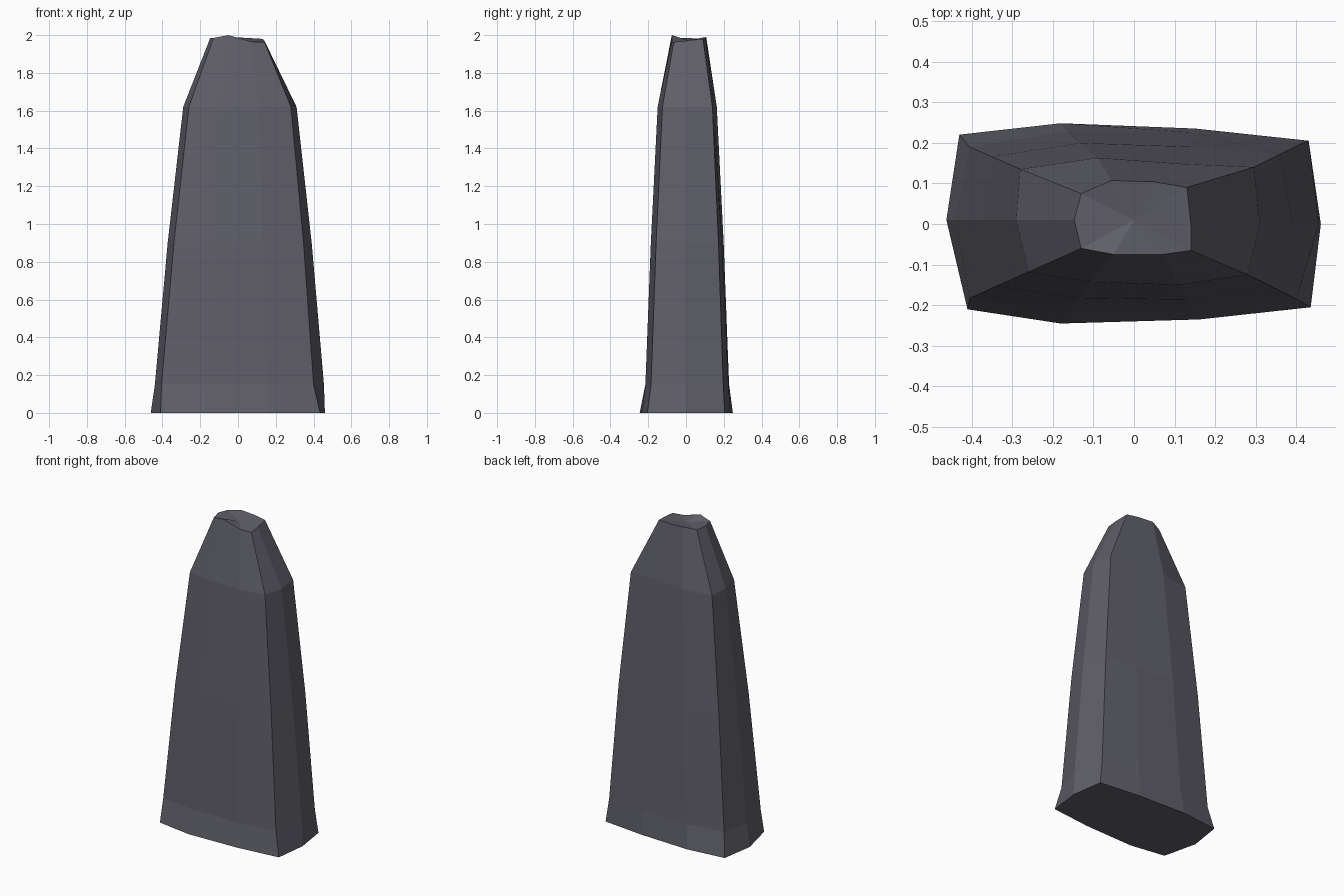
import bpy, bmesh

if "Cube" in bpy.data.objects:
    bpy.data.objects.remove(bpy.data.objects["Cube"])

# Cross-sections, ten points each, running clockwise from the back left corner
BASE = [(-.43, .22), (-.18, .248), (.15, .235), (.43, .205), (.46, 0),
        (.435, -.205), (.16, -.235), (-.18, -.245), (-.41, -.21), (-.462, .01)]
FOOT = [(-.405, .19), (-.165, .228), (.15, .225), (.41, .197), (.455, 0),
        (.4, -.185), (.15, -.215), (-.16, -.215), (-.405, -.183), (-.44, .01)]
SHOULDER = [(-.28, .135), (-.09, .163), (.12, .148), (.295, .14), (.31, 0),
            (.28, -.125), (.11, -.15), (-.11, -.143), (-.26, -.118), (-.29, .01)]
CROWN = [(-.13, .075), (-.055, .107), (.05, .104), (.13, .09), (.14, 0),
         (.14, -.065), (.07, -.075), (-.05, -.075), (-.13, -.06), (-.147, .01)]
CROWN_Z = [1.98, 1.99, 1.985, 1.98, 1.97, 1.963, 1.965, 2.0, 1.985, 1.985]

# Waist is halfway between foot and shoulder, slightly swollen
WAIST = [((a + c) * .51, (b + d) * .51) for (a, b), (c, d) in zip(FOOT, SHOULDER)]

bm = bmesh.new()


def ring(points, heights):
    return [bm.verts.new((x, y, z)) for (x, y), z in zip(points, heights)]


rings = [ring(BASE, [0] * 10), ring(FOOT, [.15] * 10), ring(WAIST, [.9] * 10),
         ring(SHOULDER, [1.62] * 10), ring(CROWN, CROWN_Z)]

# Faceted sides
for low, high in zip(rings, rings[1:]):
    for i in range(10):
        j = (i + 1) % 10
        bm.faces.new((low[i], low[j], high[j], high[i]))

# Flat underside and chipped crown with a shallow central dip
bm.faces.new(rings[0])
centre = bm.verts.new((0, .01, 1.972))
for i in range(10):
    bm.faces.new((rings[-1][i], rings[-1][(i + 1) % 10], centre))
bmesh.ops.recalc_face_normals(bm, faces=bm.faces)

mesh = bpy.data.meshes.new("standing_stone")
bm.to_mesh(mesh)
bm.free()
stone = bpy.data.objects.new("standing_stone", mesh)
bpy.context.collection.objects.link(stone)

# Slate grey stone
slate = bpy.data.materials.new("slate_grey")
slate.diffuse_color = (.115, .113, .14, 1)
slate.use_nodes = True
slate.node_tree.nodes["Principled BSDF"].inputs["Base Color"].default_value = slate.diffuse_color
mesh.materials.append(slate)
